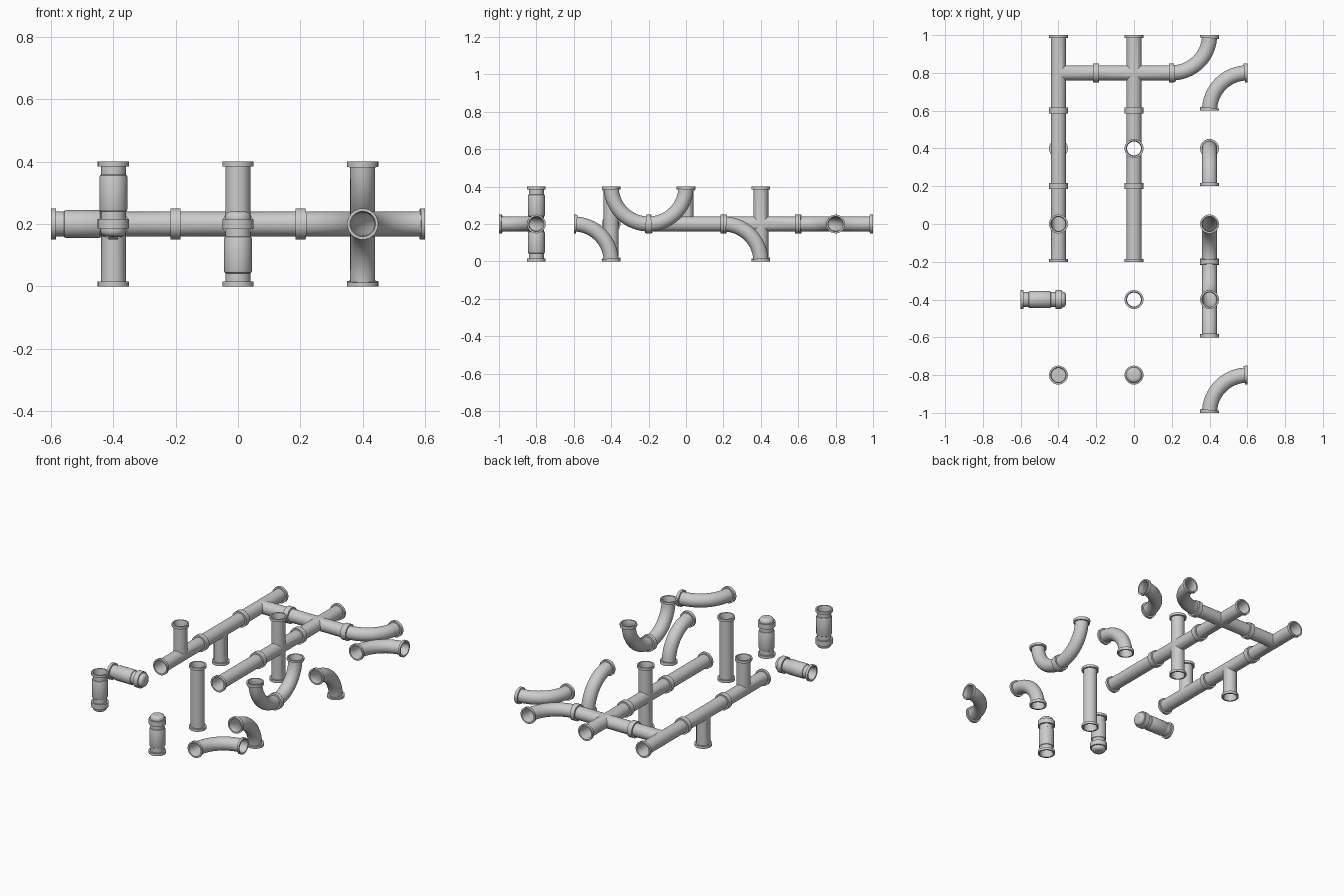
import bpy, bmesh
from math import cos, sin, pi
from mathutils import Vector

if "Cube" in bpy.data.objects:
    bpy.data.objects.remove(bpy.data.objects["Cube"])

SEG = 32                       # sides of every pipe
R, RI, RF = 0.04, 0.037, 0.05  # pipe, bore and flange radius
L, FT = 0.2, 0.016             # arm length and flange thickness
AX = {'x': Vector((1, 0, 0)), 'y': Vector((0, 1, 0)), 'z': Vector((0, 0, 1))}


def axis(code):
    return AX[code[1]] * (1 if code[0] == '+' else -1)


def side_axes(d):
    return [a for a in AX.values() if abs(a.dot(d)) < 0.5]


def skin(bm, rings):
    """Bridge a list of point rings with quads."""
    rows = [[bm.verts.new(p) for p in ring] for ring in rings]
    for a, b in zip(rows, rows[1:]):
        for i in range(SEG):
            j = (i + 1) % SEG
            bm.faces.new((a[i], a[j], b[j], b[i]))


def finish(bm, name, loc):
    bmesh.ops.remove_doubles(bm, verts=bm.verts, dist=1e-5)
    bmesh.ops.dissolve_degenerate(bm, edges=bm.edges, dist=1e-6)
    bmesh.ops.recalc_face_normals(bm, faces=bm.faces)
    me = bpy.data.meshes.new(name)
    bm.to_mesh(me)
    bm.free()
    ob = bpy.data.objects.new(name, me)
    ob.location = loc
    bpy.context.collection.objects.link(ob)
    bpy.ops.object.select_all(action='DESELECT')
    ob.select_set(True)
    bpy.context.view_layer.objects.active = ob
    bpy.ops.object.shade_smooth_by_angle(angle=0.6)


def flange_end(t):
    """Profile from bore to outside around an open flanged end at t."""
    return [(t - FT, RI), (t, RI + 0.004), (t, RF), (t - FT, RF), (t - FT, R)]


def junction(name, loc, arms):
    """Straight, tee or cross: arms mitred where they meet."""
    bm = bmesh.new()
    dirs = [axis(a) for a in arms.split()]
    for d in dirs:
        u, v = side_axes(d)

        def ring(t, r):
            pts = []
            for i in range(SEG):
                a = 2 * pi * i / SEG
                p = (u * cos(a) + v * sin(a)) * r
                s = max([0] + [p.dot(e) for e in dirs]) if t is None else t
                pts.append(p + d * s)
            return pts
        skin(bm, [ring(t, r) for t, r in [(None, RI)] + flange_end(L) + [(None, R)]])
    finish(bm, name, loc)


def elbow(name, loc, ends):
    """Quarter bend from one cell side to a neighbouring one."""
    bm = bmesh.new()
    a, b = [axis(e) for e in ends.split()]
    n = a.cross(b)
    centre = (a + b) * L
    total = L * pi / 2
    steps = [FT + (total - 2 * FT) * k / 14 for k in range(15)]
    far = flange_end(total)
    near = [(total - t, r) for t, r in far[::-1]]
    prof = near + [(t, RI) for t in steps[1:-1]] + far
    prof += [(t, R) for t in steps[-2:0:-1]] + near[:1]

    def ring(t, r):
        th = t / L
        out = -b * cos(th) - a * sin(th)
        return [centre + out * (L + r * cos(2 * pi * i / SEG)) + n * (r * sin(2 * pi * i / SEG))
                for i in range(SEG)]
    skin(bm, [ring(t, r) for t, r in prof])
    finish(bm, name, loc)


def end_cap(name, loc, end):
    """Closed end piece: open flange, thick sleeve, collar and dome."""
    bm = bmesh.new()
    d = axis(end)
    u, v = side_axes(d)
    prof = [(0, 0), (0, RI)] + flange_end(L)
    prof += [(0.158, R), (0.156, 0.043), (0.151, 0.045), (0.047, 0.045), (0.042, 0.043), (0.04, R)]
    prof += [(0.016, R), (0.016, RF), (-0.015, RF), (-0.015, 0.042)]
    prof += [(-0.02 - 0.02 * sin(k * pi / 12), 0.022 + 0.02 * cos(k * pi / 12)) for k in range(7)]
    prof += [(-0.041, 0)]
    skin(bm, [[d * t + (u * cos(2 * pi * i / SEG) + v * sin(2 * pi * i / SEG)) * r
               for i in range(SEG)] for t, r in prof])
    finish(bm, name, loc)


# pieces laid out on a 3 x 5 grid of 0.4 cells: builder, name, x, y, open ends
PIECES = [
    (junction, "tee_flat", -0.4, 0.8, '+y -y +x'),
    (junction, "tee_down", -0.4, 0.4, '+y -y -z'),
    (junction, "tee_up", -0.4, 0.0, '+y -y +z'),
    (end_cap, "end_cap_side", -0.4, -0.4, '-x'),
    (end_cap, "end_cap_up", -0.4, -0.8, '+z'),
    (junction, "cross_flat", 0, 0.8, '+y -y +x -x'),
    (junction, "cross_upright", 0, 0.4, '+y -y +z -z'),
    (junction, "straight_flat", 0, 0.0, '+y -y'),
    (junction, "straight_upright", 0, -0.4, '+z -z'),
    (end_cap, "end_cap_down", 0, -0.8, '-z'),
    (elbow, "double_elbow_flat_a", 0.4, 0.8, '-x +y'),
    (elbow, "double_elbow_flat_b", 0.4, 0.8, '+x -y'),
    (elbow, "elbow_down", 0.4, 0.4, '-y -z'),
    (elbow, "elbow_up", 0.4, 0.0, '-y +z'),
    (elbow, "double_elbow_upright_a", 0.4, -0.4, '+y +z'),
    (elbow, "double_elbow_upright_b", 0.4, -0.4, '-y -z'),
    (elbow, "elbow_flat", 0.4, -0.8, '-y +x'),
]
for build, name, x, y, ends in PIECES:
    build(name, (x, y, 0.2), ends)
